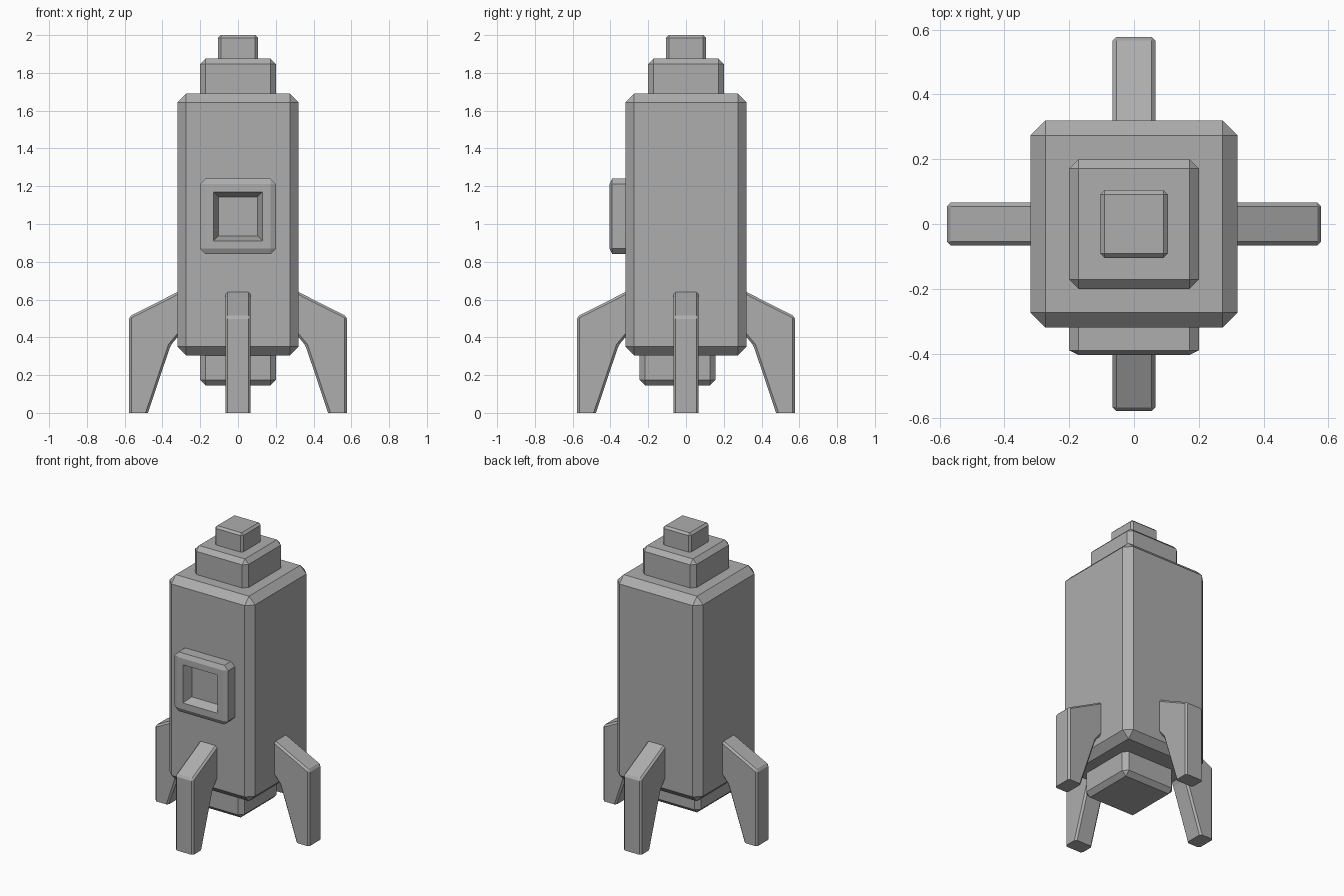
import bpy, bmesh
from math import pi
from mathutils import Matrix, Vector

if "Cube" in bpy.data.objects:
    bpy.data.objects.remove(bpy.data.objects["Cube"])

grey = bpy.data.materials.new("dark_grey")
grey.diffuse_color = (.42, .42, .42, 1)
grey.use_nodes = True
grey.node_tree.nodes["Principled BSDF"].inputs["Base Color"].default_value = grey.diffuse_color


def finish(bm, name):
    bmesh.ops.recalc_face_normals(bm, faces=bm.faces[:])
    mesh = bpy.data.meshes.new(name)
    bm.to_mesh(mesh)
    bm.free()
    mesh.materials.append(grey)
    obj = bpy.data.objects.new(name, mesh)
    bpy.context.collection.objects.link(obj)
    return obj


def chamfer(bm, edges, width):
    bmesh.ops.bevel(bm, geom=edges, offset=width, segments=1,
                    affect='EDGES', clamp_overlap=True)


def chamfered_box(lo, hi, width):
    lo, hi = Vector(lo), Vector(hi)
    bm = bmesh.new()
    bmesh.ops.create_cube(bm, size=1)
    bmesh.ops.scale(bm, vec=hi - lo, verts=bm.verts)
    bmesh.ops.translate(bm, vec=(lo + hi) / 2, verts=bm.verts)
    chamfer(bm, bm.edges[:], width)
    return bm


# Stacked hull blocks
finish(chamfered_box((-.32, -.32, .305), (.32, .32, 1.69), .046), "body")
finish(chamfered_box((-.2, -.2, 1.5), (.2, .2, 1.875), .029), "neck")
finish(chamfered_box((-.105, -.105, 1.79), (.105, .105, 2.0), .014), "nose_tip")
finish(chamfered_box((-.2, -.245, .145), (.2, .155, .5), .029), "engine_nozzle")

# Square window: flattened chamfered cube with a tapered recess
bm = chamfered_box((-.2, -.81, .84), (.2, -.41, 1.24), .029)
bmesh.ops.scale(bm, vec=(1, .5, 1), verts=bm.verts)
bm.normal_update()
front = [f for f in bm.faces if f.normal.y < -.99]
bmesh.ops.inset_individual(bm, faces=front, thickness=.042, use_even_offset=True)
bmesh.ops.inset_individual(bm, faces=front, thickness=.025, depth=-.06,
                           use_even_offset=True)
finish(bm, "window")

# Four fins, chamfered everywhere but at the foot and the root
FIN = [(.477, 0), (.577, 0), (.577, .51), (.28, .66), (.28, .45), (.357, .357)]
HALF = .0665
for i, side in enumerate(("right", "back", "left", "front")):
    bm = bmesh.new()
    face = bm.faces.new([bm.verts.new((x, -HALF, z)) for x, z in FIN])
    ext = bmesh.ops.extrude_face_region(bm, geom=[face], use_keep_orig=True)
    bmesh.ops.translate(bm, vec=(0, 2 * HALF, 0),
                        verts=[v for v in ext["geom"] if isinstance(v, bmesh.types.BMVert)])
    bmesh.ops.recalc_face_normals(bm, faces=bm.faces[:])
    edges = [e for e in bm.edges
             if not all(v.co.z < .001 for v in e.verts)
             and not all(v.co.x < .281 for v in e.verts)]
    chamfer(bm, edges, .012)
    bmesh.ops.rotate(bm, verts=bm.verts, matrix=Matrix.Rotation(i * pi / 2, 3, 'Z'))
    finish(bm, side + "_fin")
